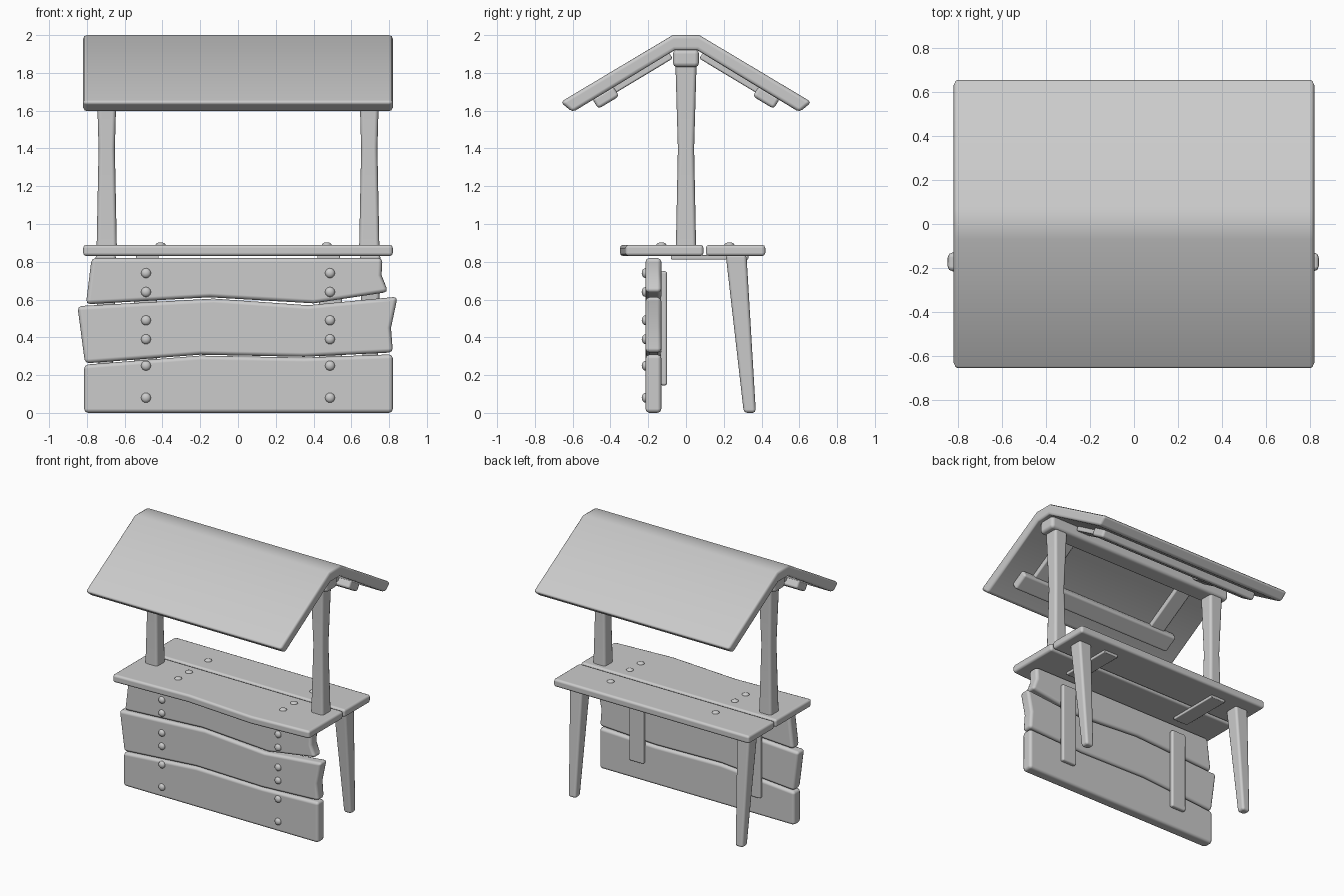
import bpy, bmesh

if "Cube" in bpy.data.objects:
    bpy.data.objects.remove(bpy.data.objects["Cube"])

PLANES = {'xz': lambda a, b, t: (a, t, b),
          'xy': lambda a, b, t: (a, b, t),
          'yz': lambda a, b, t: (t, a, b)}


def finish(name, bm, bevel):
    bmesh.ops.recalc_face_normals(bm, faces=bm.faces)
    me = bpy.data.meshes.new(name)
    bm.to_mesh(me)
    bm.free()
    for p in me.polygons:
        p.use_smooth = True
    ob = bpy.data.objects.new(name, me)
    bpy.context.collection.objects.link(ob)
    if bevel:
        m = ob.modifiers.new("Bevel", 'BEVEL')
        m.width, m.segments = bevel, 2
        m.limit_method, m.angle_limit = 'ANGLE', 0.8
        m.harden_normals = True
    return ob


def loft(name, rings, bevel):
    """Closed solid through rings with equal point counts."""
    bm = bmesh.new()
    vs = [[bm.verts.new(p) for p in r] for r in rings]
    n = len(vs[0])
    for a, b in zip(vs, vs[1:]):
        for i in range(n):
            j = (i + 1) % n
            bm.faces.new((a[i], a[j], b[j], b[i]))
    bm.faces.new(vs[0])
    bm.faces.new(vs[-1])
    return finish(name, bm, bevel)


def prism(name, outline, plane, lo, hi, bevel):
    f = PLANES[plane]
    return loft(name, [[f(a, b, t) for a, b in outline] for t in (lo, hi)], bevel)


def box(name, x0, x1, y0, y1, z0, z1, bevel):
    return prism(name, [(x0, y0), (x1, y0), (x1, y1), (x0, y1)], 'xy', z0, z1, bevel)


def square(x, y, z, h):
    return [(x - h, y - h, z), (x + h, y - h, z), (x + h, y + h, z), (x - h, y + h, z)]


def nail(name, loc, scale):
    bm = bmesh.new()
    bmesh.ops.create_uvsphere(bm, u_segments=12, v_segments=8, radius=0.026)
    ob = finish(name, bm, 0)
    ob.location, ob.scale = loc, scale


# Front wall planks with wavy joints
prism("bottom_plank", [(-0.815, 0), (0.82, 0), (0.82, 0.31), (0.35, 0.293),
                       (-0.2, 0.303), (-0.815, 0.255)], 'xz', -0.215, -0.13, 0.022)
prism("middle_plank", [(-0.81, 0.262), (-0.2, 0.308), (0.35, 0.297), (0.82, 0.32),
                       (0.81, 0.45), (0.845, 0.615), (0.37, 0.57), (-0.13, 0.605),
                       (-0.85, 0.565)], 'xz', -0.215, -0.13, 0.022)
prism("top_plank", [(-0.805, 0.575), (-0.15, 0.612), (0.4, 0.58), (0.795, 0.64),
                    (0.76, 0.73), (0.765, 0.82), (-0.775, 0.82)],
      'xz', -0.215, -0.13, 0.022)

# Counter boards
prism("counter_front", [(-0.82, -0.335), (-0.2, -0.31), (0.35, -0.35), (0.82, -0.32),
                        (0.82, 0.093), (-0.82, 0.093)], 'xy', 0.83, 0.89, 0.018)
box("counter_back", -0.82, 0.82, 0.105, 0.42, 0.83, 0.89, 0.018)

# Roof shell and ridge beam
half = [(-0.60, 1.592), (-0.665, 1.645), (-0.07, 2.0)]
inner = (-0.06, 1.92)
roof = half + [(-y, z) for y, z in reversed(half)] + [(-inner[0], inner[1]), inner]
prism("roof", roof, 'yz', -0.82, 0.82, 0.02)
box("ridge_beam", -0.79, 0.79, -0.07, 0.07, 1.83, 1.925, 0.025)


def under_roof(side, t0, t1, depth):
    """Section hanging under one roof slope, t measured from the eave."""
    pts = [(t0, -0.01), (t1, -0.01), (t1, depth), (t0, depth)]
    return [(side * (-0.60 + 0.857 * t + 0.516 * d), 1.592 + 0.516 * t - 0.857 * d)
            for t, d in pts]


for s in (-1, 1):
    tag = "front" if s > 0 else "back"
    prism("eave_batten_" + tag, under_roof(s, 0.125, 0.255, 0.055), 'yz', -0.68, 0.68, 0.018)
    for x in (-0.52, 0.52):
        prism("rafter_" + tag, under_roof(s, 0.14, 0.60, 0.03), 'yz', x - 0.06, x + 0.06, 0.01)

# Posts, legs, battens and nails, left and right
for s in (-1, 1):
    tag = "left" if s < 0 else "right"
    loft("post_" + tag, [square(s * 0.695, 0, z, h) for z, h in
                         ((0.85, 0.054), (1.4, 0.043), (1.85, 0.056))], 0.02)
    loft("back_leg_" + tag, [square(s * 0.70, 0.338, 0, 0.032),
                             square(s * 0.70, 0.265, 0.84, 0.055)], 0.018)
    box("wall_batten_" + tag, s * 0.49 - 0.06, s * 0.49 + 0.06, -0.135, -0.10, 0.145, 0.75, 0.012)
    box("counter_cleat_" + tag, s * 0.48 - 0.06, s * 0.48 + 0.06, -0.08, 0.33, 0.812, 0.835, 0.006)
    for z in (0.08, 0.25, 0.39, 0.49, 0.64, 0.74):
        nail("wall_nail_" + tag, (s * 0.487, -0.215, z), (1, 0.75, 1))
    for y in (-0.13, 0.0, 0.23):
        nail("counter_nail_" + tag, (s * 0.44 + 0.03, y, 0.89), (1, 1, 0.5))
